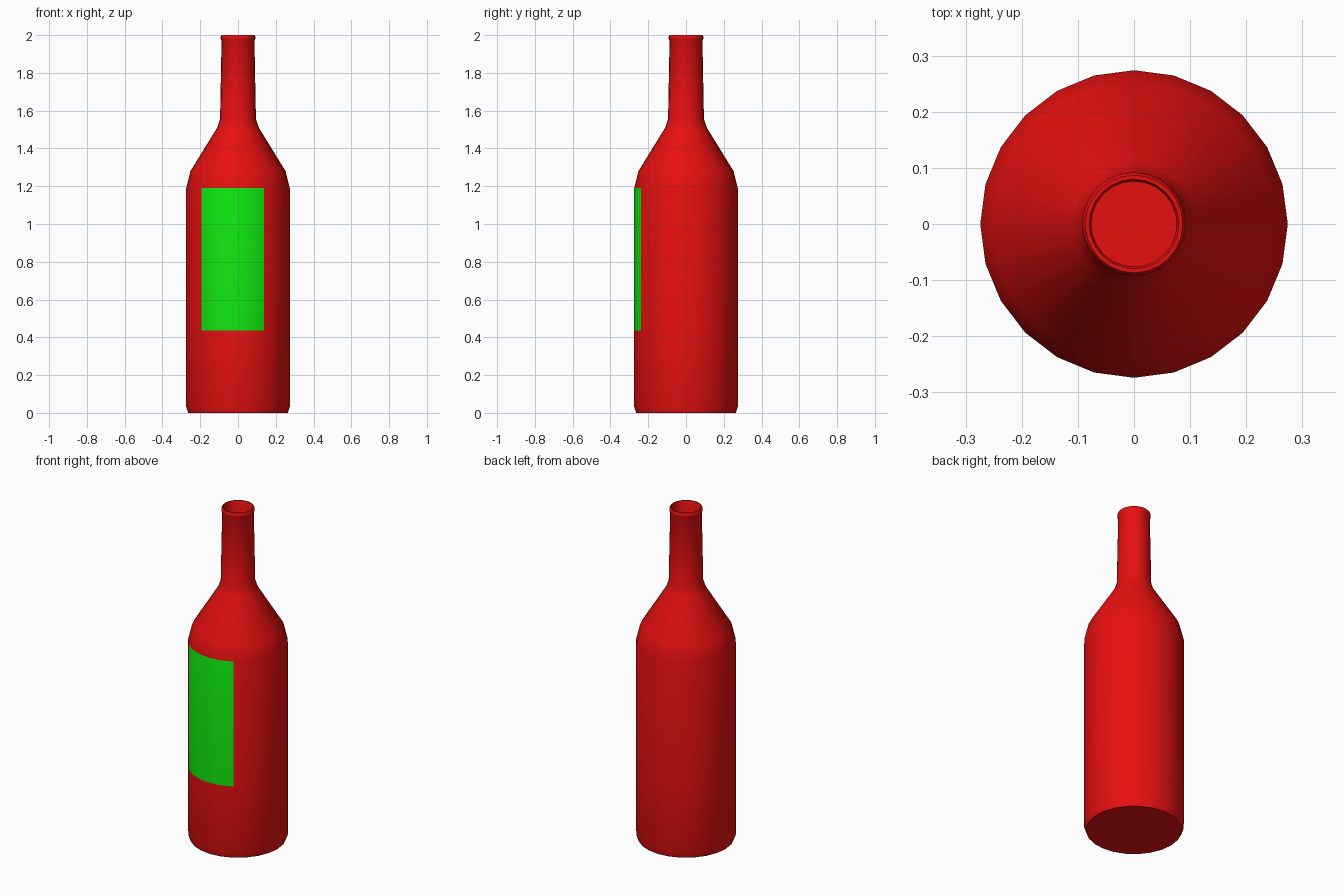
import bpy
import bmesh
import math

cube = bpy.data.objects.get("Cube")
if cube:
    bpy.data.objects.remove(cube, do_unlink=True)

SIDES = 24
LABEL_BOTTOM, LABEL_TOP = 0.435, 1.19


def make_material(name, color):
    mat = bpy.data.materials.new(name)
    mat.use_nodes = True
    mat.diffuse_color = color
    mat.node_tree.nodes["Principled BSDF"].inputs["Base Color"].default_value = color
    return mat


# Bottle outline (radius, height): base, body, shoulder, neck, lip, bore
profile = [
    (0.264, 0), (0.274, 0.03), (0.274, LABEL_BOTTOM), (0.274, LABEL_TOP),
    (0.252, 1.28), (0.11, 1.51), (0.095, 1.555), (0.087, 1.97),
    (0.092, 1.98), (0.092, 1.992), (0.087, 2), (0.08, 2),
    (0.076, 1.99), (0.076, 1.6),
]

# Lathe the outline into rings of quads
bm = bmesh.new()
rings = []
for radius, height in profile:
    ring = []
    for i in range(SIDES):
        a = math.tau * i / SIDES
        ring.append(bm.verts.new((radius * math.cos(a), radius * math.sin(a), height)))
    rings.append(ring)
for low, high in zip(rings, rings[1:]):
    for i in range(SIDES):
        j = (i + 1) % SIDES
        bm.faces.new((low[i], low[j], high[j], high[i]))

# Base and bore floor
bm.faces.new(list(reversed(rings[0])))
bm.faces.new(rings[-1])

# Label: front panels of the body, wider on the right side
for face in bm.faces:
    c = face.calc_center_median()
    angle = math.degrees(math.atan2(c.x, -c.y))
    if LABEL_BOTTOM < c.z < LABEL_TOP and -45 < angle < 30 and c.xy.length > 0.2:
        face.material_index = 1

mesh = bpy.data.meshes.new("bottle")
bm.to_mesh(mesh)
bm.free()
mesh.materials.append(make_material("red glass", (0.8, 0.005, 0.005, 1)))
mesh.materials.append(make_material("green label", (0.005, 0.8, 0.005, 1)))

bottle = bpy.data.objects.new("bottle", mesh)
bpy.context.collection.objects.link(bottle)
bpy.ops.object.select_all(action="DESELECT")
bottle.select_set(True)
bpy.context.view_layer.objects.active = bottle
bpy.ops.object.shade_smooth_by_angle(angle=math.radians(35))
